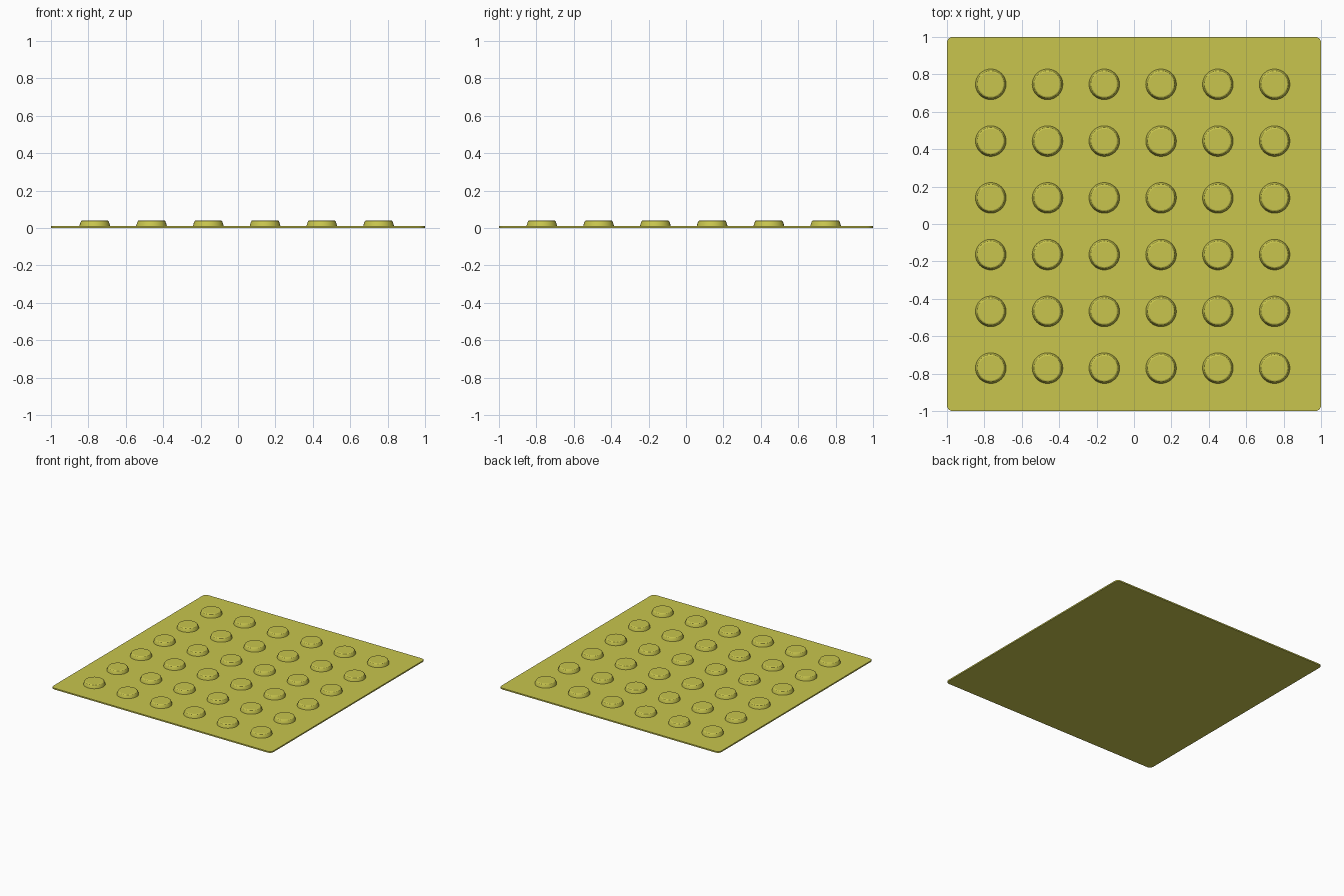
import bpy, bmesh
from math import cos, sin, pi, radians

if "Cube" in bpy.data.objects:
    bpy.data.objects.remove(bpy.data.objects["Cube"])

mat = bpy.data.materials.new("yellow")
mat.diffuse_color = (0.58, 0.56, 0.075, 1)
mat.use_nodes = True
mat.node_tree.nodes["Principled BSDF"].inputs["Base Color"].default_value = mat.diffuse_color


def make_object(name, bm):
    bmesh.ops.recalc_face_normals(bm, faces=bm.faces)
    mesh = bpy.data.meshes.new(name)
    bm.to_mesh(mesh)
    bm.free()
    mesh.materials.append(mat)
    obj = bpy.data.objects.new(name, mesh)
    bpy.context.collection.objects.link(obj)
    return obj


def loft(bm, rings):
    loops = [[bm.verts.new(p) for p in ring] for ring in rings]
    n = len(loops[0])
    for a, b in zip(loops, loops[1:]):
        for i in range(n):
            j = (i + 1) % n
            bm.faces.new((a[i], a[j], b[j], b[i]))
    bm.faces.new(loops[0][::-1])
    bm.faces.new(loops[-1])


# Thin square plate with small rounded corners
R, SEG, PLATE_Z = 0.03, 4, 0.011
outline = []
for k, (sx, sy) in enumerate([(1, 1), (-1, 1), (-1, -1), (1, -1)]):
    for s in range(SEG + 1):
        a = (k + s / SEG) * pi / 2
        outline.append((sx * (1 - R) + R * cos(a), sy * (1 - R) + R * sin(a)))
bm = bmesh.new()
loft(bm, [[(x, y, z) for x, y in outline] for z in (0, PLATE_Z)])
make_object("tile_plate", bm)

# Flat-topped studs in a 6 x 6 grid, set slightly off centre
PROFILE = [(0.082, PLATE_Z), (0.079, 0.022), (0.075, 0.033),
           (0.072, 0.038), (0.066, 0.041)]
SIDES, PITCH, CX, CY = 32, 0.3035, -0.007, -0.012
bm = bmesh.new()
for col in range(6):
    for row in range(6):
        x, y = CX + (col - 2.5) * PITCH, CY + (row - 2.5) * PITCH
        loft(bm, [[(x + r * cos(2 * pi * i / SIDES), y + r * sin(2 * pi * i / SIDES), z)
                   for i in range(SIDES)] for r, z in PROFILE])
studs = make_object("raised_studs", bm)
bpy.context.view_layer.objects.active = studs
studs.select_set(True)
bpy.ops.object.shade_smooth_by_angle(angle=radians(25))
